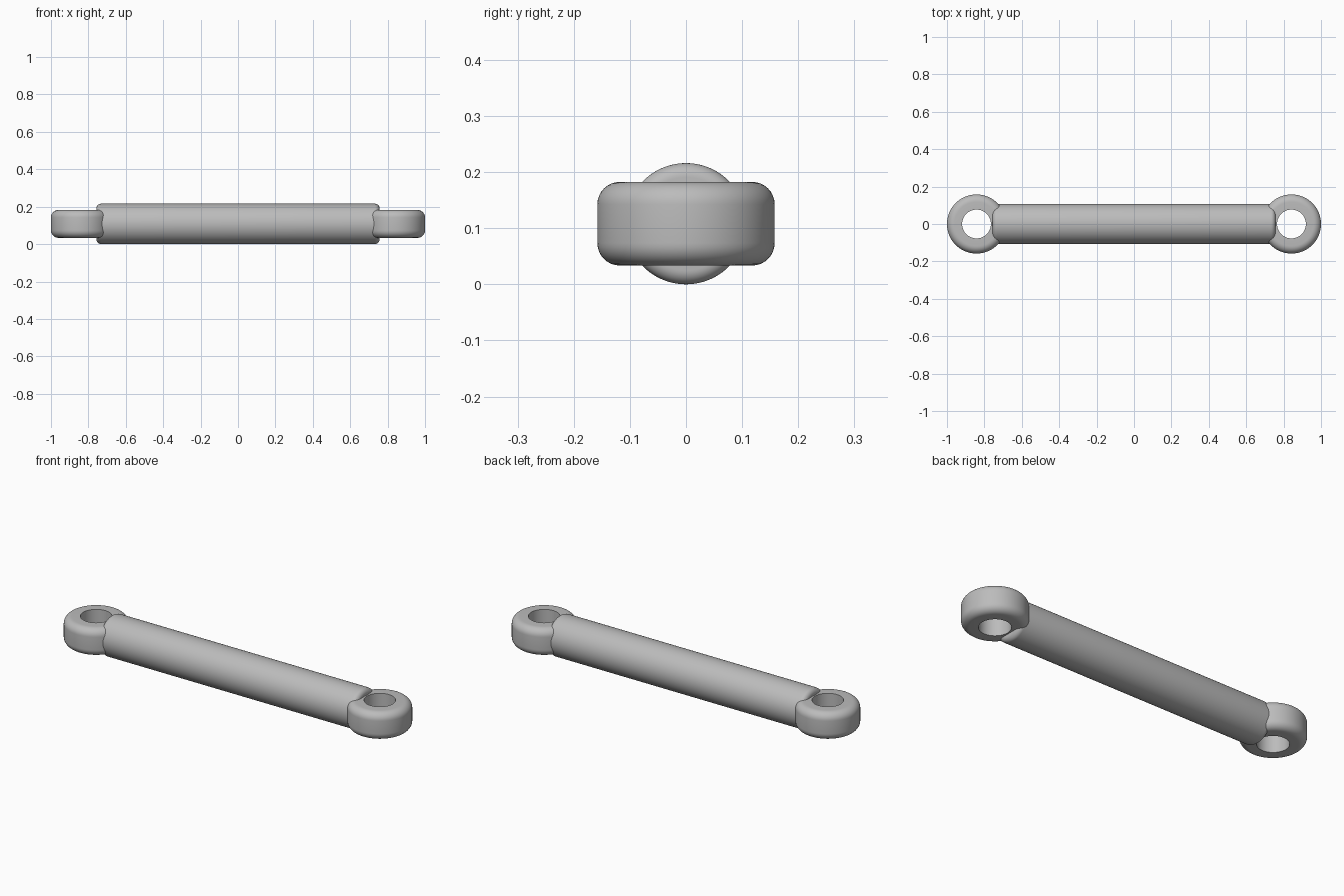
import bpy
import bmesh
from math import pi, sin, cos, radians
from mathutils import Vector, Matrix

cube = bpy.data.objects.get("Cube")
if cube:
    bpy.data.objects.remove(cube)

steel = bpy.data.materials.new("grey_steel")
steel.use_nodes = True
steel.diffuse_color = (0.5, 0.5, 0.5, 1)
steel.node_tree.nodes["Principled BSDF"].inputs["Base Color"].default_value = (0.5, 0.5, 0.5, 1)

BAR_RADIUS, BAR_HALF, BAR_FILLET = 0.108, 0.757, 0.025
RING_RADIUS, HOLE_RADIUS, RING_HALF, RING_FILLET = 0.158, 0.077, 0.0745, 0.04
RING_X = 1 - RING_RADIUS
AXIS_Z = BAR_RADIUS


def rounded_side(radius, half, fillet, steps=8):
    """Outer profile (radius, height) with rounded bottom and top corners."""
    lower = []
    for i in range(steps + 1):
        a = pi / 2 * i / steps
        lower.append((radius - fillet + fillet * sin(a), -half + fillet - fillet * cos(a)))
    return lower + [(r, -h) for r, h in reversed(lower)]


def lathe(name, profile, matrix, closed=False, segments=96):
    """Revolve a profile about local z."""
    bm = bmesh.new()
    verts = [bm.verts.new((r, 0, h)) for r, h in profile]
    edges = [bm.edges.new(pair) for pair in zip(verts, verts[1:])]
    if closed:
        edges.append(bm.edges.new((verts[-1], verts[0])))
    bmesh.ops.spin(bm, geom=verts + edges, cent=(0, 0, 0), axis=(0, 0, 1),
                   angle=2 * pi, steps=segments)
    bmesh.ops.remove_doubles(bm, verts=bm.verts, dist=1e-5)
    bmesh.ops.recalc_face_normals(bm, faces=bm.faces)
    mesh = bpy.data.meshes.new(name)
    bm.to_mesh(mesh)
    bm.free()
    mesh.materials.append(steel)
    obj = bpy.data.objects.new(name, mesh)
    obj.matrix_world = matrix
    bpy.context.collection.objects.link(obj)
    bpy.ops.object.select_all(action="DESELECT")
    obj.select_set(True)
    bpy.context.view_layer.objects.active = obj
    bpy.ops.object.shade_smooth_by_angle(angle=radians(30))
    return obj


# Round bar with filleted ends, lying along x
bar_profile = [(0, -BAR_HALF)] + rounded_side(BAR_RADIUS, BAR_HALF, BAR_FILLET) + [(0, BAR_HALF)]
lathe("connecting_bar", bar_profile,
      Matrix.Translation(Vector((0, 0, AXIS_Z))) @ Matrix.Rotation(pi / 2, 4, "Y"))

# Ring eyes with a straight bore, one at each end
ring_profile = ([(HOLE_RADIUS, -RING_HALF)] + rounded_side(RING_RADIUS, RING_HALF, RING_FILLET)
                + [(HOLE_RADIUS, RING_HALF)])
for side, sign in (("left", 1), ("right", -1)):
    lathe(side + "_ring_eye", ring_profile,
          Matrix.Translation(Vector((sign * RING_X, 0, AXIS_Z))), closed=True)
